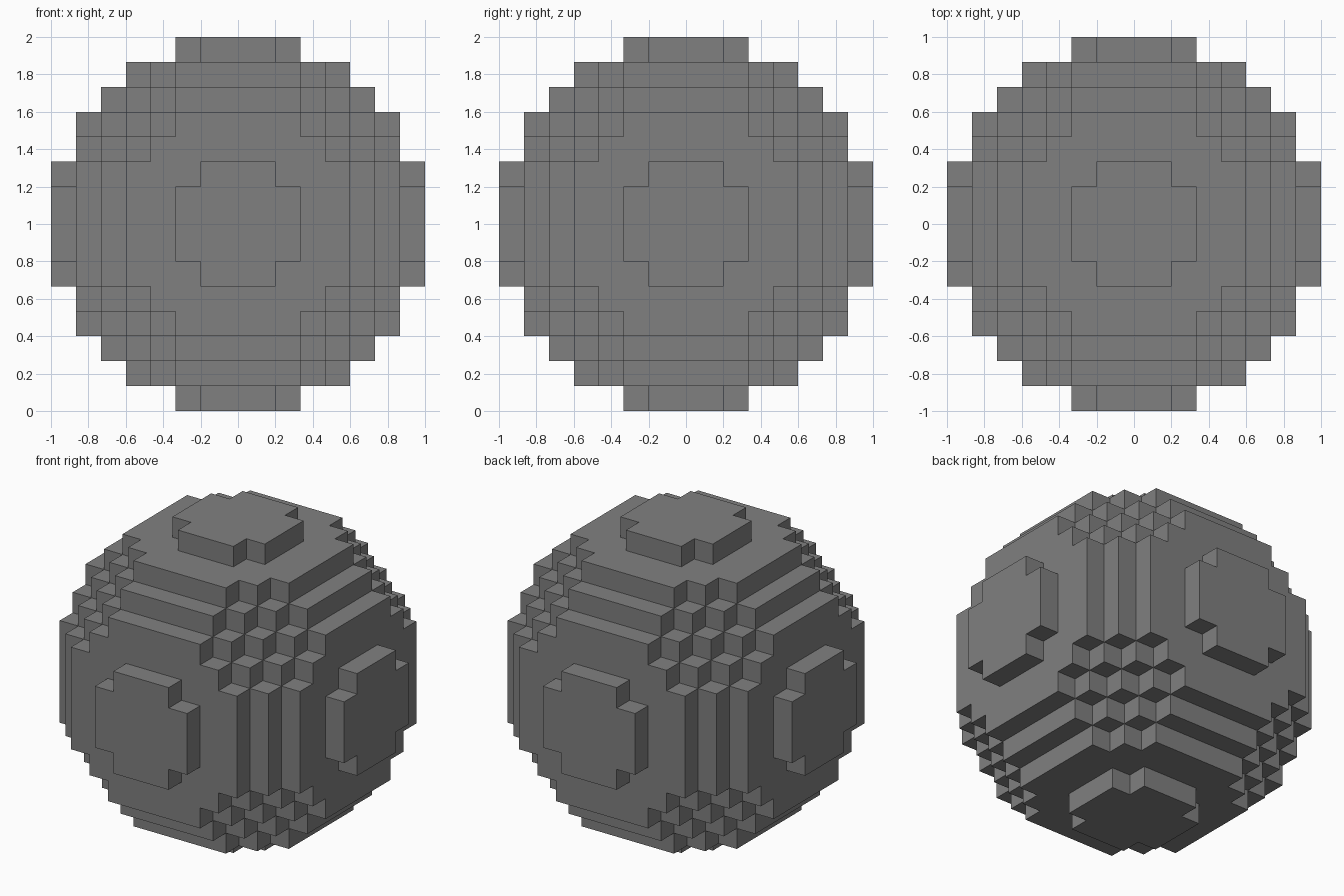
import bpy
import bmesh
from itertools import product
from mathutils import Vector

cube = bpy.data.objects.get("Cube")
if cube:
    bpy.data.objects.remove(cube, do_unlink=True)

CELLS = 15                # cells across the ball
SIZE = 2 / CELLS          # edge length of one cell
HALF = CELLS // 2
LIMIT = (CELLS / 2) ** 2  # squared radius in cells

# Flat grey material
grey = bpy.data.materials.new("stone_grey")
grey.use_nodes = True
colour = (0.216, 0.216, 0.216, 1)
grey.diffuse_color = colour
grey.node_tree.nodes["Principled BSDF"].inputs["Base Color"].default_value = colour


def solid(cell):
    return cell.length_squared <= LIMIT


def add_face(bm, cell, axis, sign):
    """Square on one side of a cell, wound to face outwards."""
    normal, u, v = Vector(), Vector(), Vector()
    normal[axis] = sign
    u[(axis + 1) % 3] = 1
    v[(axis + 2) % 3] = sign
    middle = cell + normal / 2
    corners = [middle + (u * a + v * b) / 2
               for a, b in ((-1, -1), (1, -1), (1, 1), (-1, 1))]
    bm.faces.new([bm.verts.new(c * SIZE + Vector((0, 0, 1))) for c in corners])


# Stepped ball: only the exposed sides of the cells become faces
bm = bmesh.new()
span = range(-HALF, HALF + 1)
for position in product(span, repeat=3):
    cell = Vector(position)
    if not solid(cell):
        continue
    for axis, sign in product(range(3), (-1, 1)):
        neighbour = cell.copy()
        neighbour[axis] += sign
        if not solid(neighbour):
            add_face(bm, cell, axis, sign)
bmesh.ops.remove_doubles(bm, verts=bm.verts[:], dist=SIZE / 100)

mesh = bpy.data.meshes.new("stepped_ball")
bm.to_mesh(mesh)
bm.free()
mesh.materials.append(grey)
ball = bpy.data.objects.new("stepped_ball", mesh)
bpy.context.collection.objects.link(ball)
